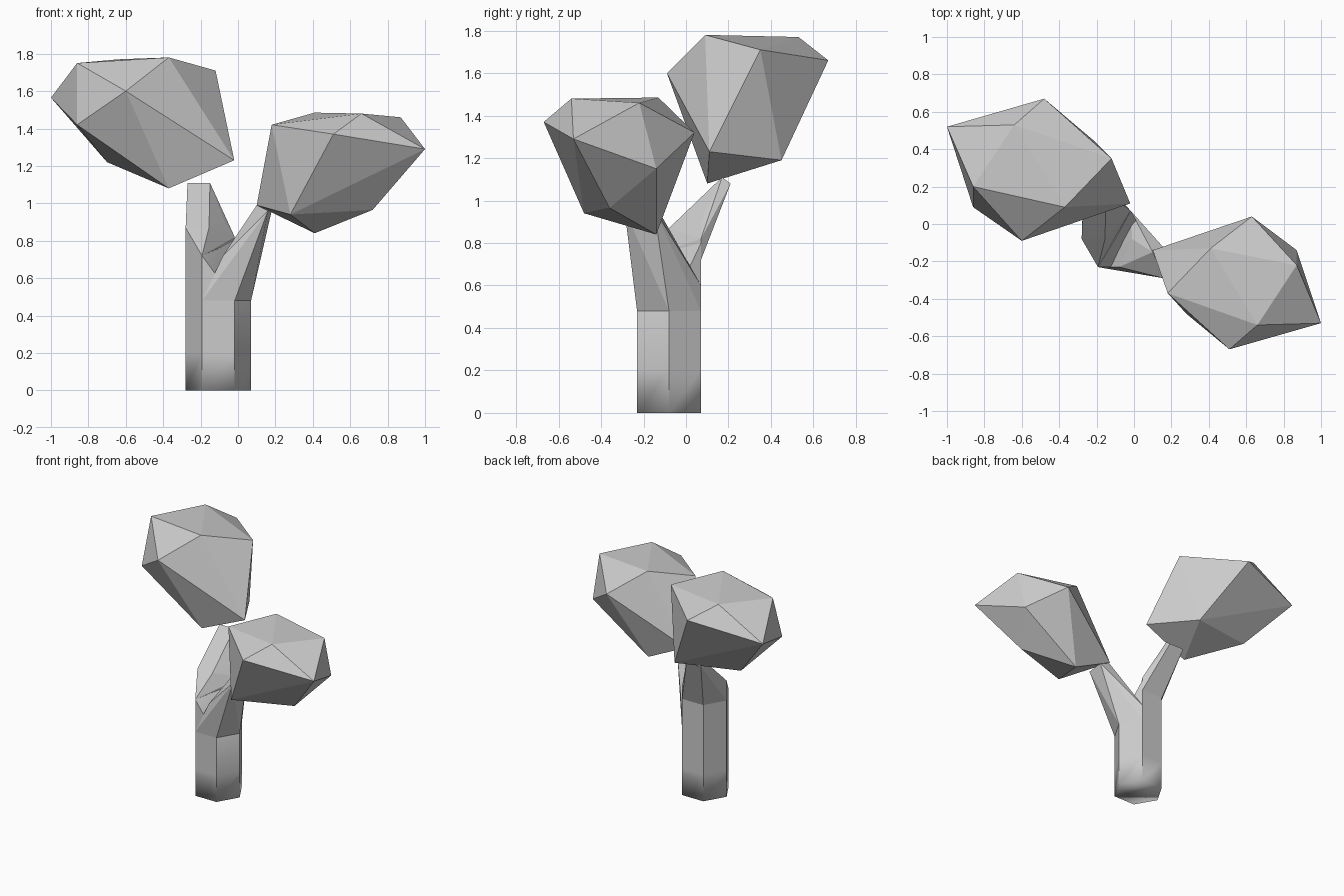
import bpy
import bmesh
from math import radians, cos, sin

cube = bpy.data.objects.get("Cube")
if cube:
    bpy.data.objects.remove(cube, do_unlink=True)

# One plain grey for the whole tree
grey = bpy.data.materials.new("plain_grey")
grey.use_nodes = True
colour = (0.6, 0.6, 0.6, 1.0)
grey.diffuse_color = colour
grey.node_tree.nodes["Principled BSDF"].inputs["Base Color"].default_value = colour


def finish(name, bm):
    """Turn a bmesh into a linked object with the shared material."""
    bmesh.ops.recalc_face_normals(bm, faces=bm.faces)
    mesh = bpy.data.meshes.new(name)
    bm.to_mesh(mesh)
    bm.free()
    mesh.materials.append(grey)
    obj = bpy.data.objects.new(name, mesh)
    bpy.context.collection.objects.link(obj)
    return obj


def hull(name, corners):
    """Faceted convex solid wrapped around its corner points."""
    bm = bmesh.new()
    for corner in corners:
        bm.verts.new(corner)
    result = bmesh.ops.convex_hull(bm, input=bm.verts)
    loose = [g for g in result["geom_interior"] if isinstance(g, bmesh.types.BMVert)]
    bmesh.ops.delete(bm, geom=loose, context="VERTS")
    return finish(name, bm)


def hexagon_corner(i):
    """Corner i of the trunk section, counted anticlockwise from +x."""
    angle = radians(60 * i)
    return -0.105 + 0.175 * cos(angle), -0.08 + 0.173 * 0.87 / 0.866 * sin(angle)


# Trunk: hexagonal column with an uneven top
bm = bmesh.new()
top_heights = [0.48, 0.8, 0.72, 0.72, 0.72, 0.48]
rings = []
for heights in ([0] * 6, [0.2] * 6, top_heights):
    rings.append([bm.verts.new((*hexagon_corner(i), z)) for i, z in enumerate(heights)])
for low, high in zip(rings, rings[1:]):
    for i in range(6):
        j = (i + 1) % 6
        bm.faces.new((low[i], low[j], high[j], high[i]))
bm.faces.new(rings[0][::-1])
crown = bm.verts.new((-0.1, -0.08, 0.76))
for i in range(6):
    bm.faces.new((rings[-1][i], rings[-1][(i + 1) % 6], crown))
bm.normal_update()
# Corners stay sharp, while the foot is softened into the base
for face in bm.faces:
    face.smooth = True
for edge in bm.edges:
    at_foot = all(v.co.z < 0.01 for v in edge.verts)
    edge.smooth = at_foot or edge.calc_face_angle(0) < radians(30)
finish("trunk", bm)

# Low branch, leaning towards +x
east, north_east, south_west, south_east = [hexagon_corner(i) for i in (0, 1, 4, 5)]
hull("low_branch", [
    (*east, 0.48), (*south_east, 0.48), (*south_west, 0.48), (*north_east, 0.48),
    (*north_east, 0.6), (-0.08, -0.23, 0.72), (-0.01, -0.08, 0.79),
    (0.16, -0.29, 0.96), (0.18, -0.15, 0.96), (0.1, -0.15, 0.99),
])

# High branch, leaning backwards
west, north_west = hexagon_corner(3), hexagon_corner(2)
hull("high_branch", [
    (*west, 0.72), (*south_west, 0.72), (*north_west, 0.72), (*north_east, 0.72),
    (*north_east, 0.82), (-0.07, 0.07, 0.9),
    (-0.155, -0.08, 0.87), (-0.28, -0.08, 0.87),
    (-0.15, 0.17, 1.11), (-0.27, 0.17, 1.11),
    (-0.15, 0.21, 1.08), (-0.27, 0.21, 1.08),
])

# Foliage clumps: irregular twenty-sided solids
hull("high_foliage", [
    (-1, 0.52, 1.565), (-0.48, 0.67, 1.66), (-0.12, 0.35, 1.71),
    (-0.02, 0.11, 1.23), (-0.6, -0.09, 1.6), (-0.86, 0.2, 1.75),
    (-0.64, 0.53, 1.77), (-0.37, 0.09, 1.78), (-0.86, 0.09, 1.42),
    (-0.37, 0.1, 1.08), (-0.7, 0.35, 1.22), (-0.22, 0.45, 1.19),
])
hull("low_foliage", [
    (1, -0.53, 1.29), (0.51, -0.67, 1.37), (0.18, -0.37, 1.42),
    (0.41, -0.13, 1.485), (0.66, -0.54, 1.48), (0.87, -0.22, 1.46),
    (0.63, 0.04, 1.32), (0.87, -0.14, 1.15), (0.72, -0.36, 0.965),
    (0.28, -0.48, 0.94), (0.41, -0.14, 0.84), (0.1, -0.14, 0.99),
])
